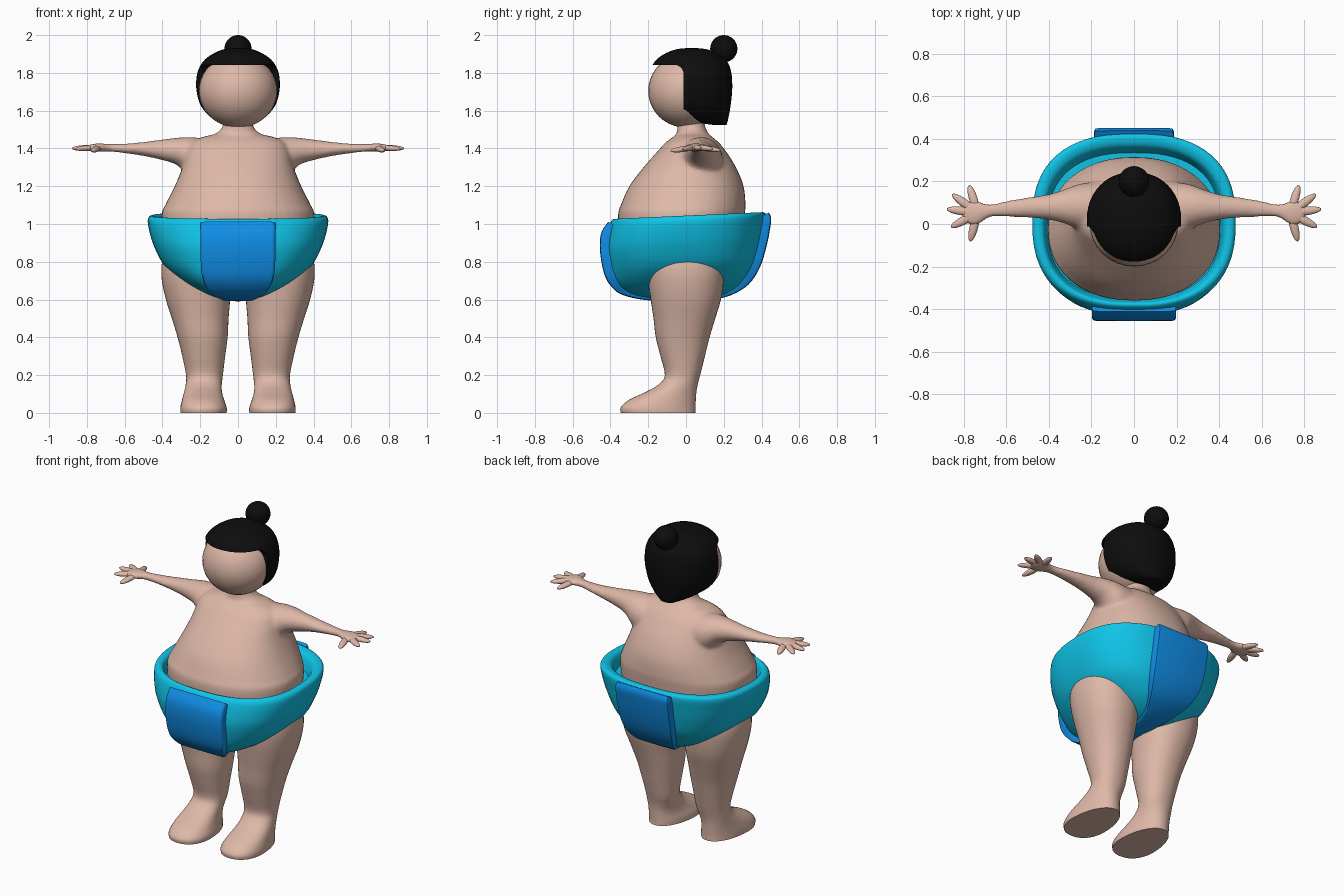
import bpy, bmesh, math
from mathutils import Vector, Matrix

if "Cube" in bpy.data.objects:
    bpy.data.objects.remove(bpy.data.objects["Cube"])


def material(name, rgb):
    m = bpy.data.materials.new(name)
    m.diffuse_color = (*rgb, 1)
    m.use_nodes = True
    m.node_tree.nodes["Principled BSDF"].inputs["Base Color"].default_value = m.diffuse_color
    return m


SKIN = material("skin", (0.73, 0.48, 0.39))
CYAN = material("cyan cloth", (0.005, 0.56, 0.82))
BLUE = material("blue cloth", (0.005, 0.27, 0.80))
BLACK = material("black hair", (0.004, 0.004, 0.004))


def refine(rows, n=4):
    """Catmull-Rom interpolation of profile rows."""
    rows = [Vector(r) for r in rows]
    out = []
    for i in range(len(rows) - 1):
        p0, p1 = rows[max(i - 1, 0)], rows[i]
        p2, p3 = rows[i + 1], rows[min(i + 2, len(rows) - 1)]
        for k in range(n):
            t = k / n
            out.append(0.5 * (2 * p1 + (p2 - p0) * t + (2 * p0 - 5 * p1 + 4 * p2 - p3) * t * t
                              + (3 * p1 - p0 - 3 * p2 + p3) * t ** 3))
    return out + [rows[-1]]


def skin_rings(bm, rings):
    """Bridge closed rings of points and cap both ends."""
    vs = [[bm.verts.new(p) for p in r] for r in rings]
    n = len(vs[0])
    for a, b in zip(vs, vs[1:]):
        for j in range(n):
            bm.faces.new((a[j], a[(j + 1) % n], b[(j + 1) % n], b[j]))
    bm.faces.new(vs[0][::-1])
    bm.faces.new(vs[-1])


def loft(bm, rows, power=2.0, place=lambda t, a, b: (a, b, t), sides=48):
    """Superellipse rings; row = level, a min, a max, b min, b max, narrowing."""
    def sp(v):
        return math.copysign(abs(v) ** (2 / power), v)
    rings = []
    for t, a0, a1, b0, b1, k in refine(rows):
        ring = []
        for j in range(sides):
            w = 2 * math.pi * j / sides
            c, s = sp(math.cos(w)), sp(math.sin(w))
            ring.append(place(t, (a0 + a1) / 2 + (a1 - a0) / 2 * c * (1 - k * s),
                              (b0 + b1) / 2 + (b1 - b0) / 2 * s))
        rings.append(ring)
    skin_rings(bm, rings)


def sym(rows):
    return [(z, -w, w, f, b, 0) for z, w, f, b in rows]


def finish(bm, name, mat):
    bmesh.ops.recalc_face_normals(bm, faces=bm.faces[:])
    me = bpy.data.meshes.new(name)
    bm.to_mesh(me)
    bm.free()
    ob = bpy.data.objects.new(name, me)
    ob.data.materials.append(mat)
    bpy.context.collection.objects.link(ob)
    return ob


def bake(ob):
    """Apply the modifiers."""
    dg = bpy.context.evaluated_depsgraph_get()
    me = bpy.data.meshes.new_from_object(ob.evaluated_get(dg))
    ob.modifiers.clear()
    ob.data = me
    if not me.materials:
        me.materials.append(SKIN)


def smooth(ob, angle=40):
    bpy.ops.object.select_all(action='DESELECT')
    ob.select_set(True)
    bpy.context.view_layer.objects.active = ob
    bpy.ops.object.shade_smooth_by_angle(angle=math.radians(angle))


def ball(bm, loc, scale, rot=None):
    bmesh.ops.create_uvsphere(bm, u_segments=32, v_segments=20, radius=1,
                              matrix=Matrix.LocRotScale(Vector(loc), rot, Vector(scale)))


# torso, neck and arms fused into one skin
bm = bmesh.new()
loft(bm, sym([(.85, .39, -.35, .29), (1.04, .405, -.36, .31), (1.1, .385, -.345, .315),
              (1.2, .335, -.30, .305), (1.3, .295, -.225, .265), (1.38, .275, -.155, .215),
              (1.43, .25, -.11, .175), (1.46, .19, -.07, .14), (1.478, .12, -.05, .12),
              (1.52, .08, -.045, .10), (1.6, .075, -.04, .10)]), 2.2)
for s in (1, -1):
    loft(bm, [(.15, -.05, .20, 1.2, 1.45, 0), (.25, -.03, .19, 1.24, 1.46, 0),
              (.32, 0, .165, 1.31, 1.457, 0), (.4, .02, .14, 1.338, 1.447, 0),
              (.5, .03, .125, 1.36, 1.434, 0), (.6, .033, .108, 1.375, 1.425, 0),
              (.68, .03, .092, 1.383, 1.424, 0), (.74, -.008, .11, 1.383, 1.427, 0),
              (.785, .0, .105, 1.385, 1.42, 0), (.81, .03, .08, 1.39, 1.412, 0)],
         2, lambda t, a, b: (s * t, a, b), 32)
body = finish(bm, "torso_and_arms", SKIN)
rm = body.modifiers.new("fuse", 'REMESH')
rm.mode, rm.voxel_size = 'VOXEL', 0.011
sm = body.modifiers.new("soften", 'SMOOTH')
sm.factor, sm.iterations = 0.5, 6
bake(body)
smooth(body, 60)

# spread fingers
bm = bmesh.new()
for s in (1, -1):
    base = Vector((s * .735, .052, 1.406))
    for x, y, z in [(.775, .183, 1.39), (.855, .14, 1.397), (.88, .07, 1.40),
                    (.86, -.015, 1.397), (.77, -.082, 1.387)]:
        d = Vector((s * x, y, z)) - base
        ball(bm, base + d / 2, (d.length / 2, .02, .015),
             Matrix.Rotation(math.atan2(d.y, d.x), 3, 'Z')
             @ Matrix.Rotation(-math.asin(d.z / d.length), 3, 'Y'))
smooth(finish(bm, "fingers", SKIN))

# leg with foot, mirrored
bm = bmesh.new()
loft(bm, [(0, .062, .303, -.345, .05, .15), (.03, .062, .303, -.345, .05, .15),
          (.07, .075, .295, -.30, .052, .12), (.11, .085, .285, -.215, .055, .08),
          (.15, .086, .277, -.145, .062, .03), (.2, .08, .275, -.112, .075, 0),
          (.3, .068, .295, -.135, .10, 0), (.4, .055, .32, -.16, .125, 0),
          (.5, .05, .35, -.172, .155, 0), (.6, .042, .382, -.187, .185, 0),
          (.7, .04, .403, -.2, .2, 0), (.78, .04, .405, -.2, .2, 0),
          (.85, .06, .39, -.16, .16, 0)], 2.2)
leg = finish(bm, "legs", SKIN)
leg.modifiers.new("mirror", 'MIRROR')
bake(leg)
smooth(leg)

# bowl-shaped shorts with rolled rim, higher at the back
bm = bmesh.new()
loft(bm, sym([(.605, .10, -.2, .12), (.62, .15, -.30, .2), (.65, .215, -.37, .265),
              (.70, .30, -.405, .32), (.78, .39, -.42, .37), (.88, .443, -.43, .40),
              (.96, .468, -.42, .415), (1.02, .478, -.405, .425), (1.045, .467, -.39, .418),
              (1.048, .44, -.375, .39), (1.03, .42, -.365, .36), (.97, .405, -.35, .335)]), 2.5,
     lambda t, a, b: (a, b, t + max(0, min(1, (t - .8) / .2)) * (.045 * b - .005)), 64)
smooth(finish(bm, "shorts", CYAN), 50)

# apron strap: front flap, under the crotch, up the back
bm = bmesh.new()
rings = []
path = refine([(-.41, 1.012, .198), (-.445, .96, .198), (-.455, .90, .198), (-.45, .82, .198),
               (-.43, .73, .192), (-.395, .67, .175), (-.335, .625, .145), (-.2, .597, .09),
               (0, .592, .06), (.14, .60, .07), (.24, .625, .10), (.33, .68, .145),
               (.39, .77, .175), (.425, .88, .185), (.445, .98, .187), (.45, 1.03, .187),
               (.438, 1.06, .185)])
for i, (y, z, w) in enumerate(path):
    a, b = path[max(i - 1, 0)], path[min(i + 1, len(path) - 1)]
    t = Vector((b[0] - a[0], b[1] - a[1])).normalized()
    p, n = Vector((0, y, z)), Vector((0, t.y, -t.x))
    rings.append([p + Vector((u * w, 0, 0)) - n * d for u, d in
                  ((-1, .05), (-1, .014), (-.97, .003), (-.9, 0), (0, -.001),
                   (.9, 0), (.97, .003), (1, .014), (1, .05))])
skin_rings(bm, rings)
smooth(finish(bm, "apron_strap", BLUE), 50)

# head
bm = bmesh.new()
ball(bm, (0, 0, 1.705), (.208, .2, .195))
smooth(finish(bm, "head", SKIN))

# hair: rounded cap with the face opening cut away
bm = bmesh.new()
loft(bm, sym([(1.525, .05, .14, .215), (1.55, .115, -.03, .222), (1.585, .165, -.12, .229),
              (1.64, .203, -.185, .238), (1.72, .221, -.205, .245), (1.8, .215, -.195, .24),
              (1.86, .185, -.165, .218), (1.9, .135, -.115, .17), (1.925, .075, -.05, .11),
              (1.932, .01, .02, .04)]), 2.1)
hair = finish(bm, "hair", BLACK)
bm = bmesh.new()
bmesh.ops.create_cube(bm, size=1, matrix=Matrix.LocRotScale(
    Vector((0, -.512, 1.42)), None, Vector((1, 1, .845))))
bmesh.ops.bevel(bm, geom=[e for e in bm.edges if all(v.co.y > -.1 and v.co.z > 1.6 for v in e.verts)],
                offset=.05, segments=6, profile=.5, affect='EDGES')
cutter = finish(bm, "face_cutter", BLACK)
cutter.hide_render = True
cut = hair.modifiers.new("face opening", 'BOOLEAN')
cut.operation, cut.object, cut.solver = 'DIFFERENCE', cutter, 'EXACT'
bake(hair)
bpy.data.objects.remove(cutter)
smooth(hair)

# topknot
bm = bmesh.new()
ball(bm, (0, .2, 1.928), (.072, .072, .072))
smooth(finish(bm, "topknot", BLACK))
